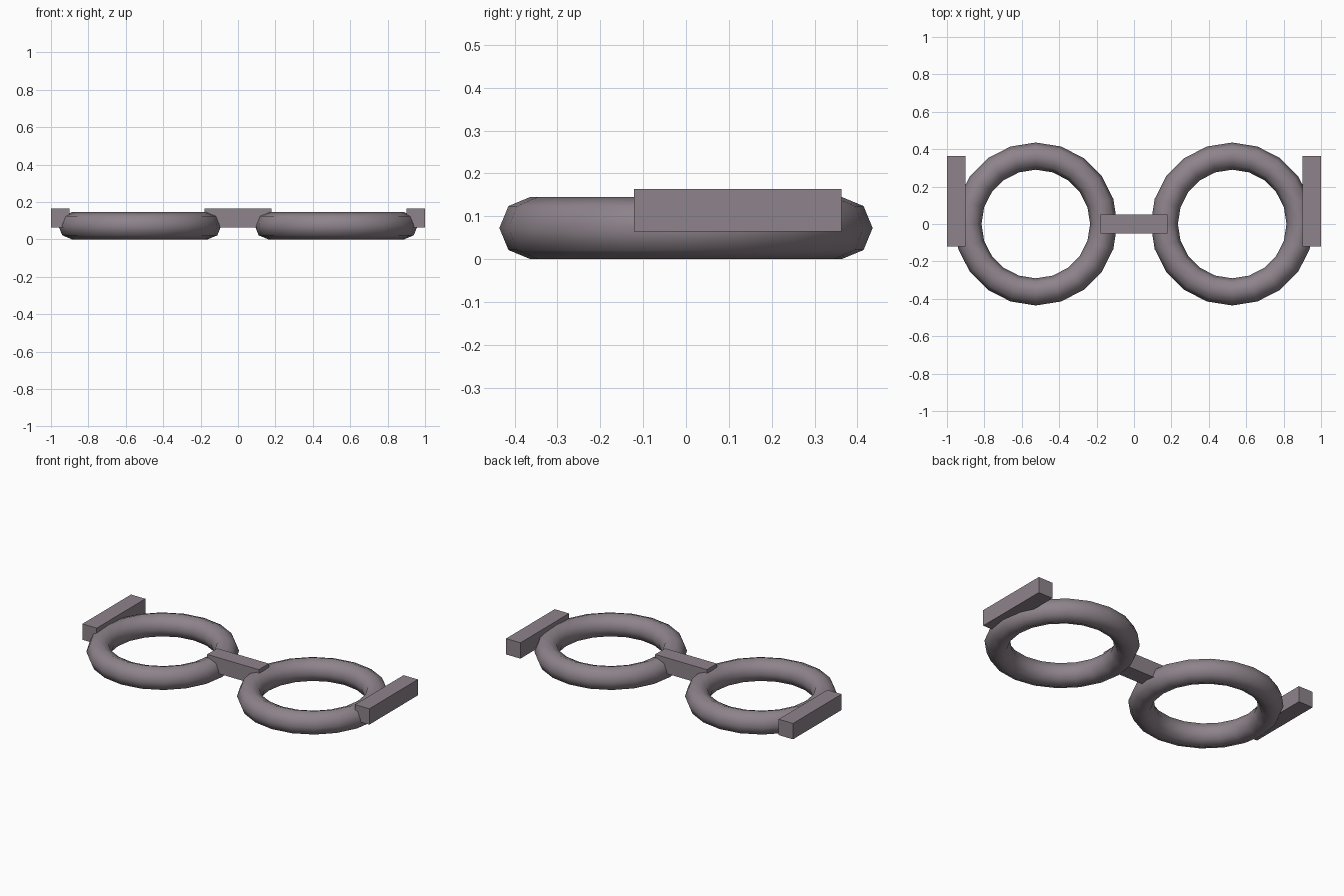
import bpy
from math import radians

if "Cube" in bpy.data.objects:
    bpy.data.objects.remove(bpy.data.objects["Cube"])

# Dark purplish grey frame colour
frame = bpy.data.materials.new("frame")
frame.diffuse_color = (0.27, 0.23, 0.26, 1)
frame.use_nodes = True
frame.node_tree.nodes["Principled BSDF"].inputs["Base Color"].default_value = frame.diffuse_color


def box(name, lo, hi):
    center = [(a + b) / 2 for a, b in zip(lo, hi)]
    bpy.ops.mesh.primitive_cube_add(size=1, location=center)
    ob = bpy.context.object
    ob.name = name
    ob.scale = [b - a for a, b in zip(lo, hi)]
    bpy.ops.object.transform_apply(location=False, rotation=False, scale=True)
    ob.data.materials.append(frame)


def ring(name, x):
    bpy.ops.mesh.primitive_torus_add(
        major_segments=20, minor_segments=8,
        major_radius=0.363, minor_radius=0.0726,
        location=(x, 0, 0.0726))
    ob = bpy.context.object
    ob.name = name
    bpy.ops.object.shade_smooth()
    ob.data.materials.append(frame)


# Lens rims and temple stubs on both sides
for side, s in (("left", -1), ("right", 1)):
    ring(f"{side}_rim", s * 0.525)
    x0, x1 = sorted((s * 0.90, s * 1.0))
    box(f"{side}_temple", (x0, -0.121, 0.064), (x1, 0.363, 0.164))

# Nose bridge
box("bridge", (-0.18, -0.05, 0.064), (0.18, 0.05, 0.164))
